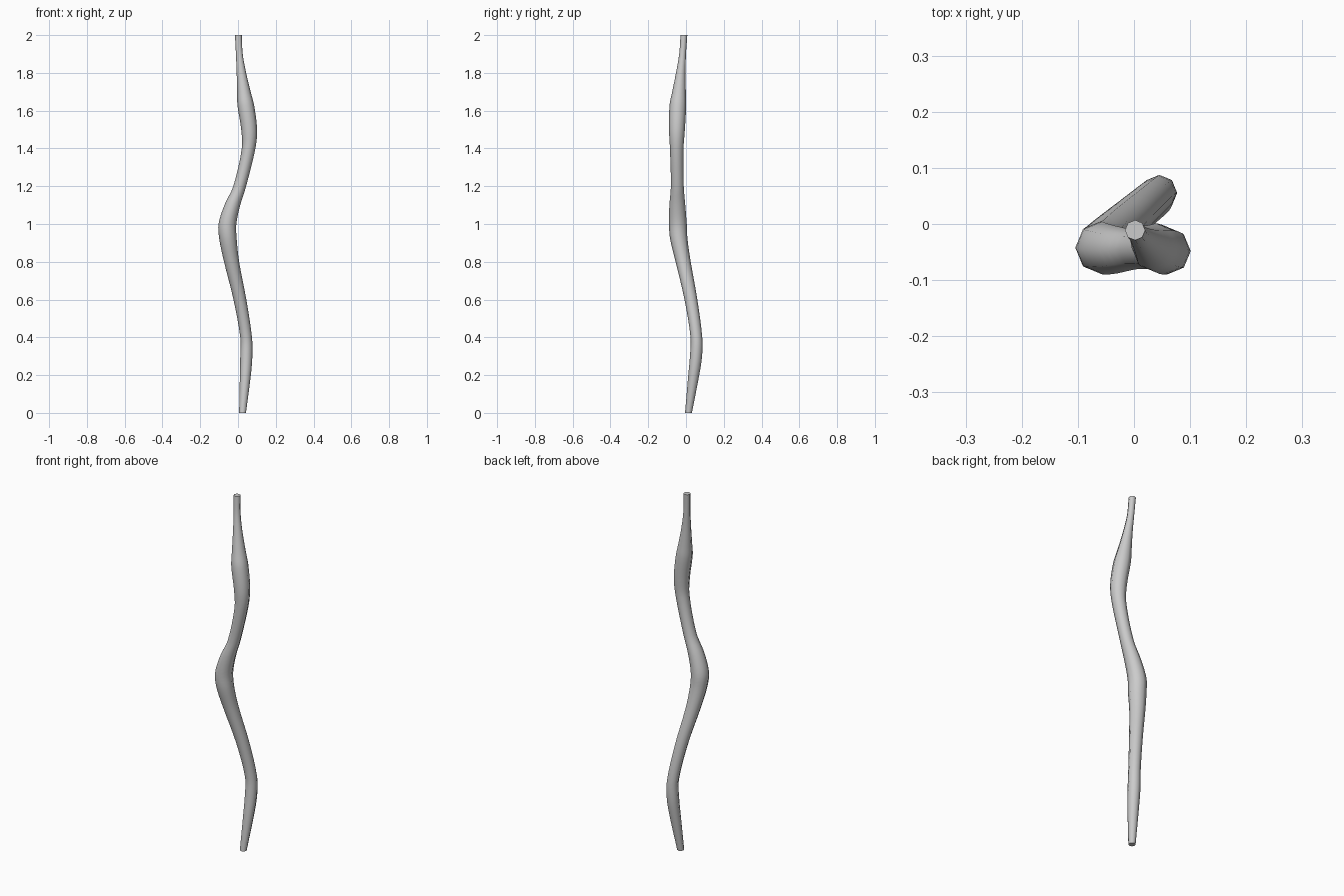
import bpy, bmesh, math

if "Cube" in bpy.data.objects:
    bpy.data.objects.remove(bpy.data.objects["Cube"])

# Centre line of the stem: (z, x, y, radius)
path = [
    (0.00, 0.024, 0.013, 0.018),
    (0.20, 0.039, 0.041, 0.029),
    (0.30, 0.044, 0.053, 0.032),
    (0.40, 0.043, 0.055, 0.031),
    (0.60, 0.010, 0.026, 0.034),
    (0.80, -0.034, -0.015, 0.040),
    (0.92, -0.053, -0.038, 0.046),
    (1.00, -0.056, -0.043, 0.047),
    (1.10, -0.030, -0.046, 0.042),
    (1.20, 0.009, -0.046, 0.034),
    (1.40, 0.056, -0.049, 0.036),
    (1.50, 0.059, -0.048, 0.042),
    (1.63, 0.041, -0.043, 0.044),
    (1.70, 0.031, -0.037, 0.036),
    (1.80, 0.018, -0.028, 0.025),
    (1.90, 0.007, -0.018, 0.018),
    (2.00, 0.002, -0.011, 0.018),
]
SIDES, STEPS = 8, 4


def slope(i, c):
    a, b = path[max(i - 1, 0)], path[min(i + 1, len(path) - 1)]
    return (b[c] - a[c]) / (b[0] - a[0])


def blend(i, t, c):
    # smooth Hermite interpolation between stations i and i + 1
    p, q = path[i], path[i + 1]
    h = q[0] - p[0]
    return ((2*t**3 - 3*t**2 + 1) * p[c] + (t**3 - 2*t**2 + t) * h * slope(i, c)
            + (3*t**2 - 2*t**3) * q[c] + (t**3 - t**2) * h * slope(i + 1, c))


stations = [(path[i][0] + (path[i+1][0] - path[i][0]) * s / STEPS,
             *(blend(i, s / STEPS, c) for c in (1, 2, 3)))
            for i in range(len(path) - 1) for s in range(STEPS)]
stations.append(path[-1])

# Wavy eight-sided stem with capped ends
bm = bmesh.new()
rings = []
for z, x, y, r in stations:
    rings.append([bm.verts.new((x + r * math.cos(2 * math.pi * k / SIDES),
                                y + r * math.sin(2 * math.pi * k / SIDES), z))
                  for k in range(SIDES)])
for lo, hi in zip(rings, rings[1:]):
    for k in range(SIDES):
        n = (k + 1) % SIDES
        bm.faces.new((lo[k], lo[n], hi[n], hi[k]))
bm.faces.new(rings[0][::-1])
bm.faces.new(rings[-1])

mesh = bpy.data.meshes.new("wavy_stem")
bm.to_mesh(mesh)
bm.free()
stem = bpy.data.objects.new("wavy_stem", mesh)
bpy.context.collection.objects.link(stem)
bpy.context.view_layer.objects.active = stem
stem.select_set(True)
bpy.ops.object.shade_smooth_by_angle(angle=math.radians(60))
